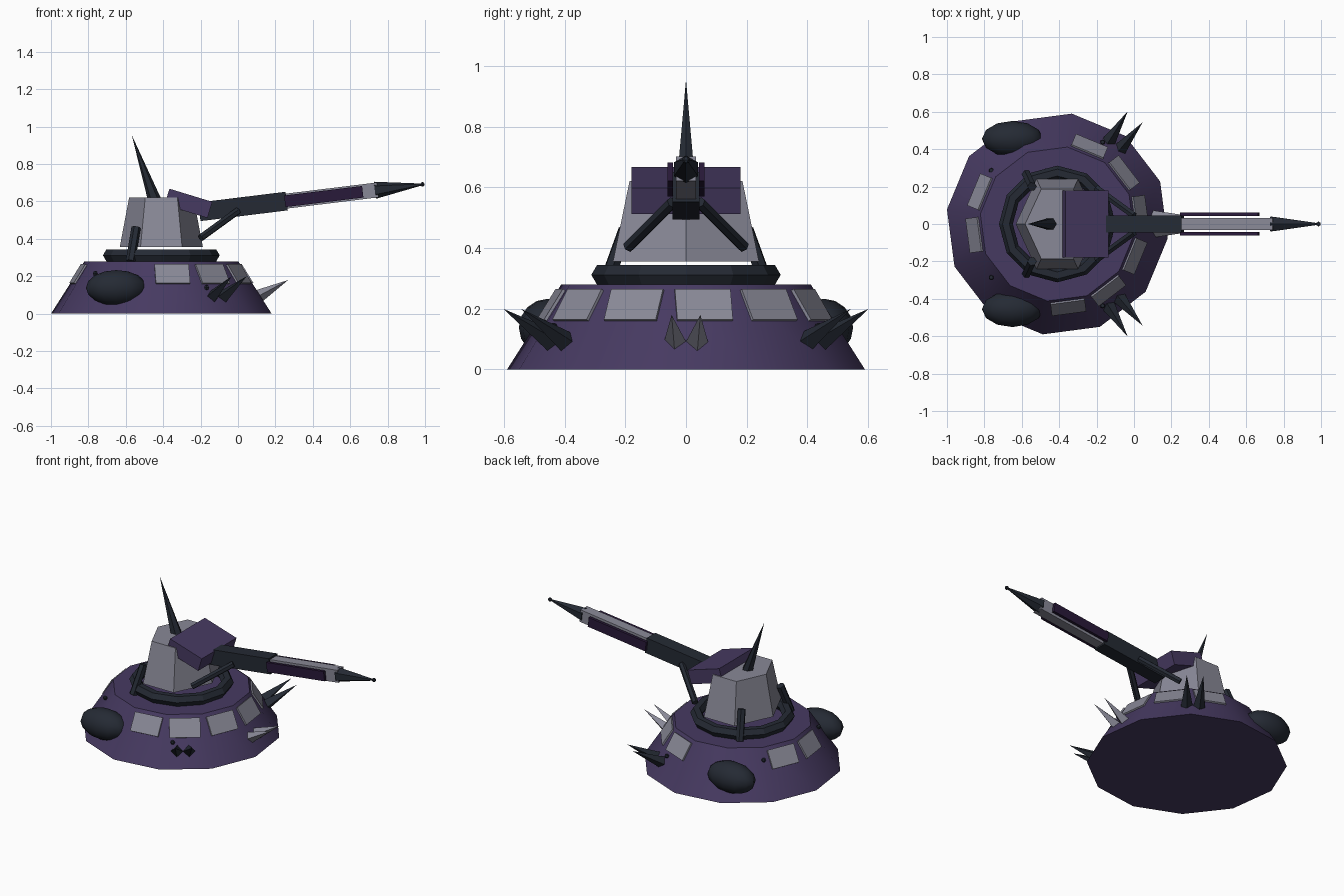
import bpy, bmesh
from math import radians, sin, cos, atan2, pi
from mathutils import Matrix, Vector

if "Cube" in bpy.data.objects:
    bpy.data.objects.remove(bpy.data.objects["Cube"])

CX = -0.41  # turret axis


def material(name, rgb):
    m = bpy.data.materials.new(name)
    m.diffuse_color = (*rgb, 1)
    m.use_nodes = True
    m.node_tree.nodes["Principled BSDF"].inputs["Base Color"].default_value = m.diffuse_color
    return m


PURPLE = material("purple", (0.062, 0.042, 0.12))
DEEP = material("deep_purple", (0.022, 0.01, 0.042))
DARK = material("dark_metal", (0.018, 0.023, 0.034))
LIGHT = material("light_metal", (0.25, 0.25, 0.31))


def finish(name, bm, mat, smooth=False):
    me = bpy.data.meshes.new(name)
    bm.to_mesh(me)
    bm.free()
    me.materials.append(mat)
    ob = bpy.data.objects.new(name, me)
    bpy.context.collection.objects.link(ob)
    if smooth:
        bpy.ops.object.select_all(action='DESELECT')
        ob.select_set(True)
        bpy.context.view_layer.objects.active = ob
        bpy.ops.object.shade_smooth_by_angle(angle=radians(35))
    return ob


def prism(name, matrix, sides, r1, r2, depth, mat, smooth=False):
    bm = bmesh.new()
    bmesh.ops.create_cone(bm, cap_ends=True, segments=sides, radius1=r1,
                          radius2=r2, depth=depth, matrix=matrix)
    bmesh.ops.remove_doubles(bm, verts=bm.verts, dist=1e-5)
    return finish(name, bm, mat, smooth)


def beam(name, a, b, r1, r2, sides, mat, roll=0):
    a, b = Vector(a), Vector(b)
    rot = (b - a).to_track_quat('Z', 'Y').to_matrix().to_4x4()
    m = Matrix.Translation((a + b) / 2) @ rot @ Matrix.Rotation(roll, 4, 'Z')
    return prism(name, m, sides, r1, r2, (b - a).length, mat)


def box(name, matrix, size, mat):
    bm = bmesh.new()
    bmesh.ops.create_cube(bm, size=1, matrix=matrix @ Matrix.Diagonal((*size, 1)))
    return finish(name, bm, mat)


def ball(name, loc, radii, mat, u=12, v=8):
    bm = bmesh.new()
    bmesh.ops.create_uvsphere(bm, u_segments=u, v_segments=v, radius=1,
                              matrix=Matrix.Translation(loc) @ Matrix.Diagonal((*radii, 1)))
    return finish(name, bm, mat, True)


def polar(deg, r, z):
    return Vector((CX + r * cos(radians(deg)), r * sin(radians(deg)), z))


# Hull: twelve-sided sloping base
prism("hull", Matrix.Translation((CX, 0, 0.14)) @ Matrix.Rotation(radians(-7.5), 4, 'Z'),
      12, 0.595, 0.415, 0.28, PURPLE, True)

# Armour plates lying on the hull facets
slope = atan2(0.28, 0.174)
for i, a in enumerate((7.5, 37.5, 67.5, 157.5, 187.5, -22.5, -52.5, -82.5)):
    m = (Matrix.Translation(polar(a, 0.446, 0.211)) @ Matrix.Rotation(radians(a), 4, 'Z')
         @ Matrix.Rotation(slope, 4, 'Y'))
    box(f"armour_plate_{i}", m, (0.118, 0.185, 0.016), LIGHT)

# Spike pairs around the hull rim
for a, mat in ((0, LIGHT), (54, DARK), (-54, DARK)):
    for d in (-4, 4):
        out = 0.68 if a == 0 else 0.71
        beam("rim_spike", polar(a + d, 0.515, 0.09), polar(a + d, out, 0.18 if a == 0 else 0.2),
             0.037, 0, 4, mat)

# Turning ring
bpy.ops.mesh.primitive_torus_add(major_segments=12, minor_segments=6, major_radius=0.275,
                                 minor_radius=0.037, location=(CX, 0, 0.312))
ring = bpy.context.object
ring.name = "turning_ring"
ring.data.materials.append(DARK)

# Turret body: hexagon narrowed along x
prism("turret_body", Matrix.Translation((CX, 0, 0.488)) @ Matrix.Diagonal((0.8, 1, 1, 1))
      @ Matrix.Rotation(radians(30), 4, 'Z'), 6, 0.278, 0.215, 0.265, LIGHT)
beam("crest_spike", (-0.44, 0, 0.59), (-0.568, 0, 0.955), 0.037, 0, 6, DARK)

# Gun housing
box("gun_housing", Matrix.Translation((-0.265, 0, 0.59)) @ Matrix.Rotation(radians(17), 4, 'Y'),
    (0.24, 0.36, 0.09), PURPLE)

# Gun, built along a raised axis
gun = Matrix.Translation((0.26, 0, 0.602)) @ Matrix.Rotation(radians(-7), 4, 'Y')


def along(x, y=0, z=0):
    return gun @ Vector((x, y, z))


box("gun_breech", gun @ Matrix.Translation((-0.235, 0, 0)), (0.47, 0.09, 0.1), DARK)
box("gun_barrel", gun @ Matrix.Translation((0.235, 0, 0)), (0.51, 0.065, 0.08), LIGHT)
beam("gun_point", along(0.475), along(0.735), 0.046, 0.004, 6, DARK)
ball("gun_tip", along(0.732), (0.013,) * 3, DARK, 6, 4)

# Mirrored parts
for s in (-1, 1):
    box("barrel_rail", gun @ Matrix.Translation((0.2, s * 0.052, 0)), (0.42, 0.018, 0.062), DEEP)
    beam("gun_strut", (-0.2, s * 0.19, 0.405), (0.0, s * 0.045, 0.55), 0.02, 0.02, 6, DARK)
    beam("rear_strut", (-0.575, s * 0.265, 0.28), (-0.545, s * 0.2, 0.46), 0.025, 0.025, 6, DARK)
    ball("side_pod", (-0.65, s * 0.455, 0.138), (0.163, 0.096, 0.095), DARK)
    for a, r, z in ((141, 0.455, 0.215), (61, 0.5, 0.14)):
        ball("hull_bolt", polar(s * a, r, z), (0.014,) * 3, DARK, 6, 4)
